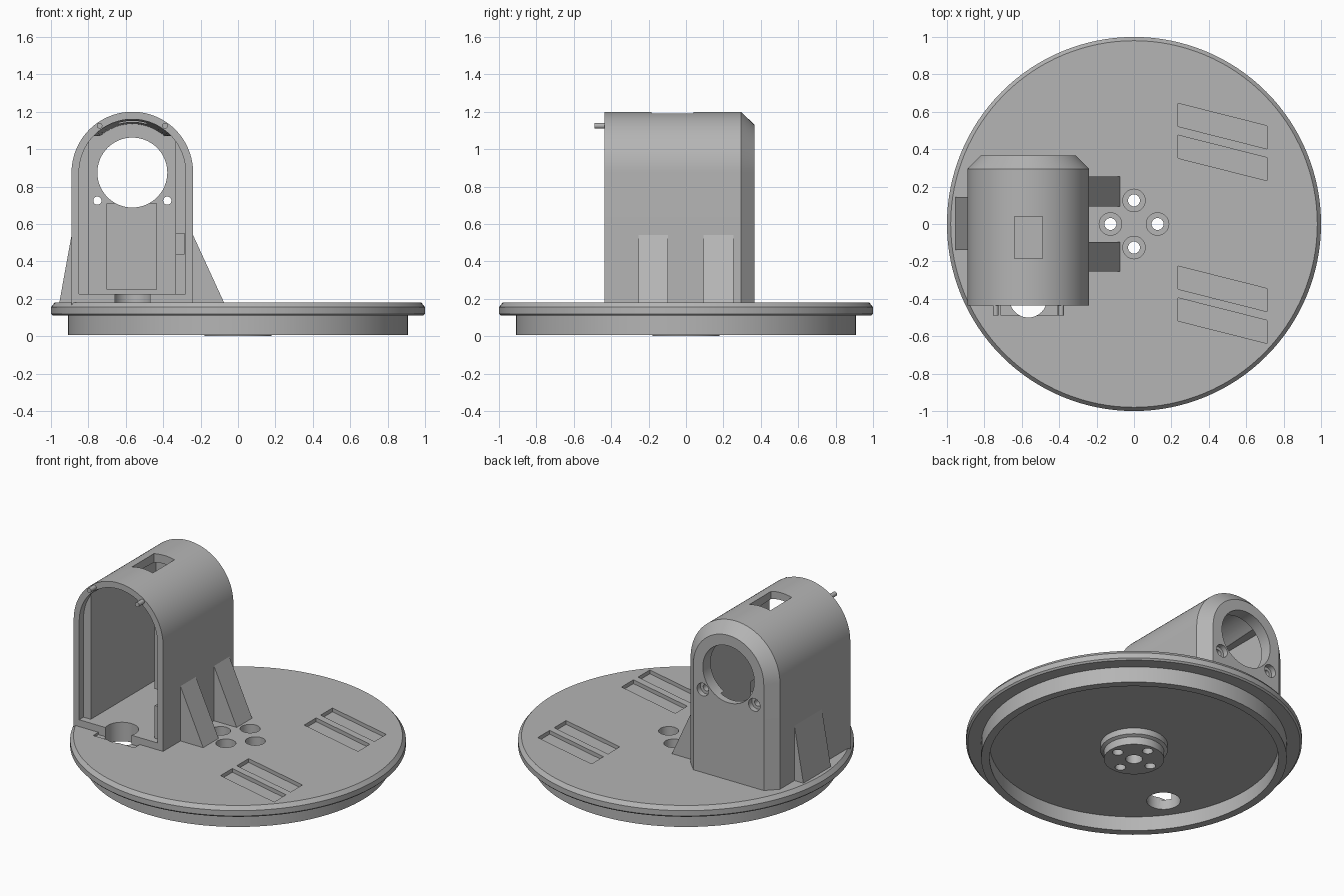
import bpy, bmesh
from math import sin, cos, pi, asin
from mathutils import Vector

old = bpy.data.objects.get("Cube")
if old:
    bpy.data.objects.remove(old, do_unlink=True)

grey = bpy.data.materials.new("plain grey")
grey.use_nodes = True
grey.diffuse_color = (0.46, 0.46, 0.46, 1)
grey.node_tree.nodes["Principled BSDF"].inputs["Base Color"].default_value = (0.46, 0.46, 0.46, 1)

TX = -0.565      # tower centre line
AXIS_Z = 0.875   # height of the arch centre
TOP = 0.18       # top of the base plate
FRONT, BACK = -0.435, 0.365


def loft(name, sections):
    """Solid through matching closed sections, capped at both ends."""
    bm = bmesh.new()
    rings = [[bm.verts.new(p) for p in s] for s in sections]
    n = len(rings[0])
    for a, b in zip(rings, rings[1:]):
        for i in range(n):
            j = (i + 1) % n
            bm.faces.new((a[i], a[j], b[j], b[i]))
    bm.faces.new(rings[0])
    bm.faces.new(rings[-1])
    bmesh.ops.recalc_face_normals(bm, faces=bm.faces[:])
    mesh = bpy.data.meshes.new(name)
    bm.to_mesh(mesh)
    bm.free()
    mesh.materials.append(grey)
    ob = bpy.data.objects.new(name, mesh)
    bpy.context.collection.objects.link(ob)
    return ob


def prism_z(name, outline, z0, z1):
    return loft(name, [[Vector((x, y, z)) for x, y in outline] for z in (z0, z1)])


def prism_y(name, outline, y0, y1):
    return loft(name, [[Vector((x, y, z)) for x, z in outline] for y in (y0, y1)])


def circle(cx, cy, r, n=48):
    return [(cx + r * cos(2 * pi * i / n), cy + r * sin(2 * pi * i / n)) for i in range(n)]


def rect(x0, x1, y0, y1):
    return [(x0, y0), (x1, y0), (x1, y1), (x0, y1)]


def arch(r, y, floor, n=48):
    arc = [(TX + r * cos(pi * i / n), AXIS_Z + r * sin(pi * i / n)) for i in range(n + 1)]
    return [Vector((x, y, z)) for x, z in [(TX - r, floor), (TX + r, floor)] + arc]


def cavity(r, y, n=24):
    """Square-sided room with a shallow curved roof."""
    a = asin(0.195 / r)
    angles = [a + (pi - 2 * a) * i / n for i in range(n + 1)]
    arc = [(TX + r * cos(t), AXIS_Z + r * sin(t)) for t in angles]
    w, z = 0.232, AXIS_Z + 0.195
    pts = [(TX - w, 0.225), (TX + w, 0.225), (TX + w, z)] + arc + [(TX - w, z)]
    return [Vector((x, y, z)) for x, z in pts]


def cut(target, cutter):
    mod = target.modifiers.new("cut", 'BOOLEAN')
    mod.operation = 'DIFFERENCE'
    mod.solver = 'EXACT'
    mod.object = cutter
    bpy.context.view_layer.update()
    deps = bpy.context.evaluated_depsgraph_get()
    mesh = bpy.data.meshes.new_from_object(target.evaluated_get(deps))
    target.modifiers.clear()
    target.data = mesh
    bpy.data.objects.remove(cutter, do_unlink=True)


# Base plate with flange, hollow rim and stepped hub underneath
def disc(name, levels):
    return loft(name, [[Vector((x, y, z)) for x, y in circle(0, 0, r, 128)] for r, z in levels])


base = disc("base_plate", [(0.91, 0.006), (0.91, 0.11), (0.99, 0.11), (1, 0.12),
                           (1, 0.155), (0.98, TOP)])
cut(base, disc("rim_hollow", [(0.86, -0.05), (0.86, 0.1)]))
hub = disc("bottom_hub", [(0.18, 0), (0.18, 0.05), (0.2, 0.06), (0.2, 0.11)])
cut(hub, prism_z("hub_bore", circle(0, 0, 0.05), -0.05, 0.06))

# Four counterbored bolt holes through plate and hub
for k in range(4):
    x, y = 0.126 * cos(k * pi / 2), 0.126 * sin(k * pi / 2)
    for part in (base, hub):
        cut(part, prism_z("bolt_hole", circle(x, y, 0.032, 32), -0.1, 0.3))
    cut(base, prism_z("counterbore", circle(x, y, 0.06, 32), 0.112, 0.3))
    cut(hub, prism_z("counterbore", circle(x, y, 0.06, 32), 0.07, 0.3))

# Slanted grooves in the plate top
for y in (0.645, 0.475, -0.225, -0.395):
    bar = [(0.235, y), (0.235, y - 0.123), (0.71, y - 0.243), (0.71, y - 0.12)]
    cut(base, prism_z("groove", bar, 0.155, 0.3))

# Tower shell, chamfered towards the back
tower = loft("tower", [arch(0.325, FRONT, 0.16), arch(0.325, 0.295, 0.16),
                       arch(0.256, BACK, 0.16)])
cut(tower, loft("front_rebate", [arch(0.285, -0.6, 0.225), arch(0.285, -0.39, 0.225)]))
cut(tower, loft("room", [cavity(0.284, -0.4), cavity(0.26, 0.285)]))
cut(tower, prism_y("wall_recess", rect(-0.7, -0.435, 0.25, 0.71), 0.2, 0.32))
cut(tower, prism_y("round_opening", circle(TX, AXIS_Z, 0.187, 64), 0.2, 0.5))
cut(tower, prism_z("roof_window", rect(-0.64, -0.49, -0.185, 0.04), 1, 1.4))
cut(tower, prism_z("side_slot", rect(-0.4, -0.285, -0.41, -0.2), 0.44, 0.55))
for side in (-1, 1):
    x = TX + side * 0.187
    cut(tower, prism_y("screw_hole", circle(x, 0.725, 0.022, 24), 0.2, 0.5))
    cut(tower, prism_y("screw_head", circle(x, 0.725, 0.042, 24), 0.33, 0.5))

# Cable hole and shallow front pocket
for part in (base, tower):
    cut(part, prism_z("cable_hole", circle(TX, -0.4, 0.1), -0.1, 0.3))
cut(base, prism_z("front_pocket", rect(-0.71, -0.41, -0.49, FRONT), 0.165, 0.3))

# Locating pins above the front opening
for side, label in ((-1, "right"), (1, "left")):
    prism_y(label + "_pin", circle(TX + side * 0.175, 1.125, 0.015, 20), -0.49, -0.4)

# Triangular buttresses
inner = [(-0.25, 0.17), (-0.07, 0.17), (-0.24, 0.54), (-0.25, 0.54)]
prism_y("front_buttress", inner, -0.255, -0.095)
prism_y("back_buttress", inner, 0.093, 0.253)
prism_y("outer_buttress", [(-0.88, 0.17), (-0.957, 0.17), (-0.89, 0.54), (-0.88, 0.54)],
        -0.14, 0.145)

# Smooth curved walls, keep the corners crisp
bpy.ops.object.select_all(action='DESELECT')
for ob in bpy.context.collection.objects:
    if ob.type == 'MESH':
        ob.select_set(True)
        bpy.context.view_layer.objects.active = ob
bpy.ops.object.shade_smooth_by_angle()
